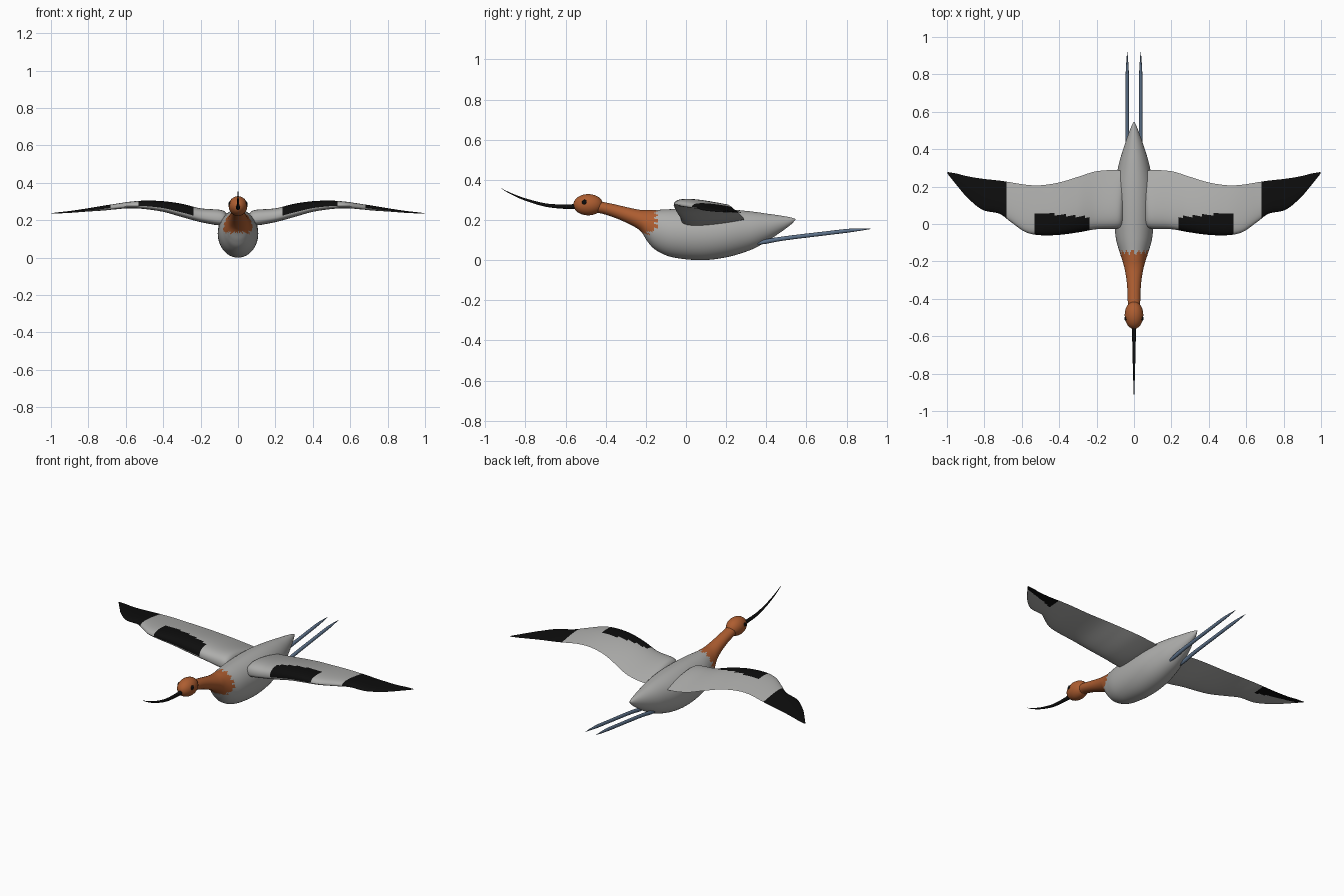
import bpy, bmesh, math

cube = bpy.data.objects.get("Cube")
if cube:
    bpy.data.objects.remove(cube)


def material(name, r, g, b):
    m = bpy.data.materials.new(name)
    m.diffuse_color = (r, g, b, 1)
    m.use_nodes = True
    bsdf = m.node_tree.nodes["Principled BSDF"]
    bsdf.inputs["Base Color"].default_value = (r, g, b, 1)
    bsdf.inputs["Roughness"].default_value = 0.8
    return m


GREY = material("pale grey", 0.42, 0.42, 0.41)
RUST = material("rust", 0.42, 0.11, 0.03)
BLACK = material("black", 0.004, 0.004, 0.004)
BLUE = material("blue grey", 0.11, 0.17, 0.26)


def smooth_rows(rows, steps):
    """Catmull-Rom interpolation between rows of numbers."""
    out = []
    for i in range(len(rows) - 1):
        a, b, c, d = (rows[min(max(i + k, 0), len(rows) - 1)] for k in (-1, 0, 1, 2))
        for s in range(steps):
            t = s / steps
            out.append([q + 0.5 * t * (r - p + t * (2 * p - 5 * q + 4 * r - w
                        + t * (3 * (q - r) + w - p)))
                        for p, q, r, w in zip(a, b, c, d)])
    return out + [list(rows[-1])]


def loft(name, rings, mats, rule=None):
    """Skin closed rings, cap both ends, colour the faces by a rule."""
    bm = bmesh.new()
    loops = [[bm.verts.new(p) for p in ring] for ring in rings]
    n = len(loops[0])
    for a, b in zip(loops, loops[1:]):
        for i in range(n):
            j = (i + 1) % n
            bm.faces.new((a[i], a[j], b[j], b[i]))
    bm.faces.new(loops[0])
    bm.faces.new(loops[-1])
    bmesh.ops.recalc_face_normals(bm, faces=bm.faces)
    if rule:
        for f in bm.faces:
            f.material_index = rule(f.calc_center_median(), f.normal)
    mesh = bpy.data.meshes.new(name)
    bm.to_mesh(mesh)
    bm.free()
    for m in mats:
        mesh.materials.append(m)
    return finish(bpy.data.objects.new(name, mesh), True)


def finish(ob, link=False):
    if link:
        bpy.context.collection.objects.link(ob)
    bpy.ops.object.select_all(action='DESELECT')
    ob.select_set(True)
    bpy.context.view_layer.objects.active = ob
    bpy.ops.object.shade_smooth_by_angle(angle=math.radians(50))
    return ob


def tube(name, rows, mats, x=0, sides=32, steps=6, rule=None):
    """Rows are y, bottom z, top z, half width."""
    rings = []
    for y, lo, hi, w in smooth_rows(rows, steps):
        w = max(w, 0.0005)
        mid, h = (lo + hi) / 2, max((hi - lo) / 2, 0.0005)
        rings.append([(x + w * math.cos(k * math.tau / sides), y,
                       mid + h * math.sin(k * math.tau / sides))
                      for k in range(sides)])
    return loft(name, rings, mats, rule)


def ball(name, loc, scale, mat):
    bpy.ops.mesh.primitive_uv_sphere_add(segments=24, ring_count=16, radius=1, location=loc)
    ob = bpy.context.object
    ob.name = name
    ob.scale = scale
    ob.data.materials.append(mat)
    finish(ob)


# Body and neck, with a zigzag edge to the rust plumage
def plumage(c, normal):
    angle = math.atan2(c.z - 0.16, c.x)
    edge = -0.15 + 0.014 * math.sin(angle * 16)
    return 1 if c.y < edge and c.z > 0.135 + 0.008 * math.sin(angle * 16) else 0


tube("body_and_neck", [
    (-0.45, 0.235, 0.295, 0.028), (-0.42, 0.232, 0.291, 0.033),
    (-0.36, 0.213, 0.279, 0.035), (-0.30, 0.188, 0.265, 0.040),
    (-0.25, 0.162, 0.254, 0.048), (-0.22, 0.137, 0.250, 0.055),
    (-0.19, 0.090, 0.250, 0.064), (-0.15, 0.050, 0.250, 0.077),
    (-0.07, 0.015, 0.254, 0.098), (0.07, 0.000, 0.258, 0.108),
    (0.20, 0.014, 0.254, 0.104), (0.32, 0.050, 0.243, 0.081),
    (0.40, 0.092, 0.232, 0.058), (0.47, 0.138, 0.222, 0.034),
    (0.52, 0.175, 0.213, 0.015), (0.545, 0.201, 0.205, 0.002),
], [GREY, RUST], sides=64, rule=plumage)

# Head, eyes and upturned bill
ball("head", (0, -0.487, 0.276), (0.05, 0.074, 0.053), RUST)
for side, label in ((1, "left"), (-1, "right")):
    ball(label + "_eye", (side * 0.043, -0.505, 0.288), (0.008, 0.013, 0.013), BLACK)
tube("bill", [
    (-0.53, 0.254, 0.282, 0.013), (-0.60, 0.255, 0.277, 0.010),
    (-0.70, 0.266, 0.283, 0.008), (-0.80, 0.296, 0.308, 0.005),
    (-0.87, 0.327, 0.334, 0.003), (-0.92, 0.356, 0.358, 0.001),
], [BLACK], sides=16)

# Trailing legs
for side, label in ((1, "left"), (-1, "right")):
    tube(label + "_leg", [
        (0.34, 0.078, 0.082, 0.002), (0.39, 0.080, 0.102, 0.010),
        (0.49, 0.098, 0.119, 0.010), (0.70, 0.124, 0.144, 0.009),
        (0.82, 0.139, 0.157, 0.008), (0.92, 0.155, 0.157, 0.001),
    ], [BLUE], x=side * 0.036, sides=16, steps=4)

# Wings: rows are x, leading y, trailing y, lowest z, highest z
WING = smooth_rows([
    (0.06, -0.005, 0.275, 0.190, 0.235), (0.09, -0.025, 0.288, 0.172, 0.255),
    (0.20, -0.028, 0.282, 0.190, 0.264), (0.30, -0.045, 0.252, 0.217, 0.288),
    (0.40, -0.058, 0.222, 0.245, 0.302), (0.50, -0.060, 0.207, 0.260, 0.305),
    (0.58, -0.043, 0.210, 0.264, 0.299), (0.66, 0.012, 0.223, 0.258, 0.287),
    (0.72, 0.055, 0.232, 0.252, 0.278), (0.81, 0.076, 0.242, 0.246, 0.263),
    (0.89, 0.140, 0.255, 0.240, 0.251), (0.95, 0.210, 0.270, 0.237, 0.244),
    (0.998, 0.270, 0.278, 0.236, 0.238)], 8)
CHORD = 20


def section(x, lead, trail, lo, hi):
    base, thick, ring = lo + 0.35 * (hi - lo), hi - lo, []
    for k in range(2 * CHORD):
        u = (abs(CHORD - k) / CHORD) ** 1.4
        s = 4 * (math.sqrt(u) - u)
        part = 0.65 if k < CHORD else -0.35
        ring.append((x, lead + u * (trail - lead), base + thick * part * s))
    return ring


def wing_pattern(c, normal):
    x = abs(c.x)
    if normal.z > 0:
        bar = 0.235 < x < 0.535 and c.y < 0.035 + 0.1 * (x - 0.24)
        return 1 if x > 0.685 or bar else 0
    return 1 if x > 0.74 and c.y > 0.155 + 0.4 * (x - 0.74) else 0


for side, label in ((1, "left"), (-1, "right")):
    loft(label + "_wing", [[(side * px, py, pz) for px, py, pz in section(*row)]
                           for row in WING], [GREY, BLACK], wing_pattern)
